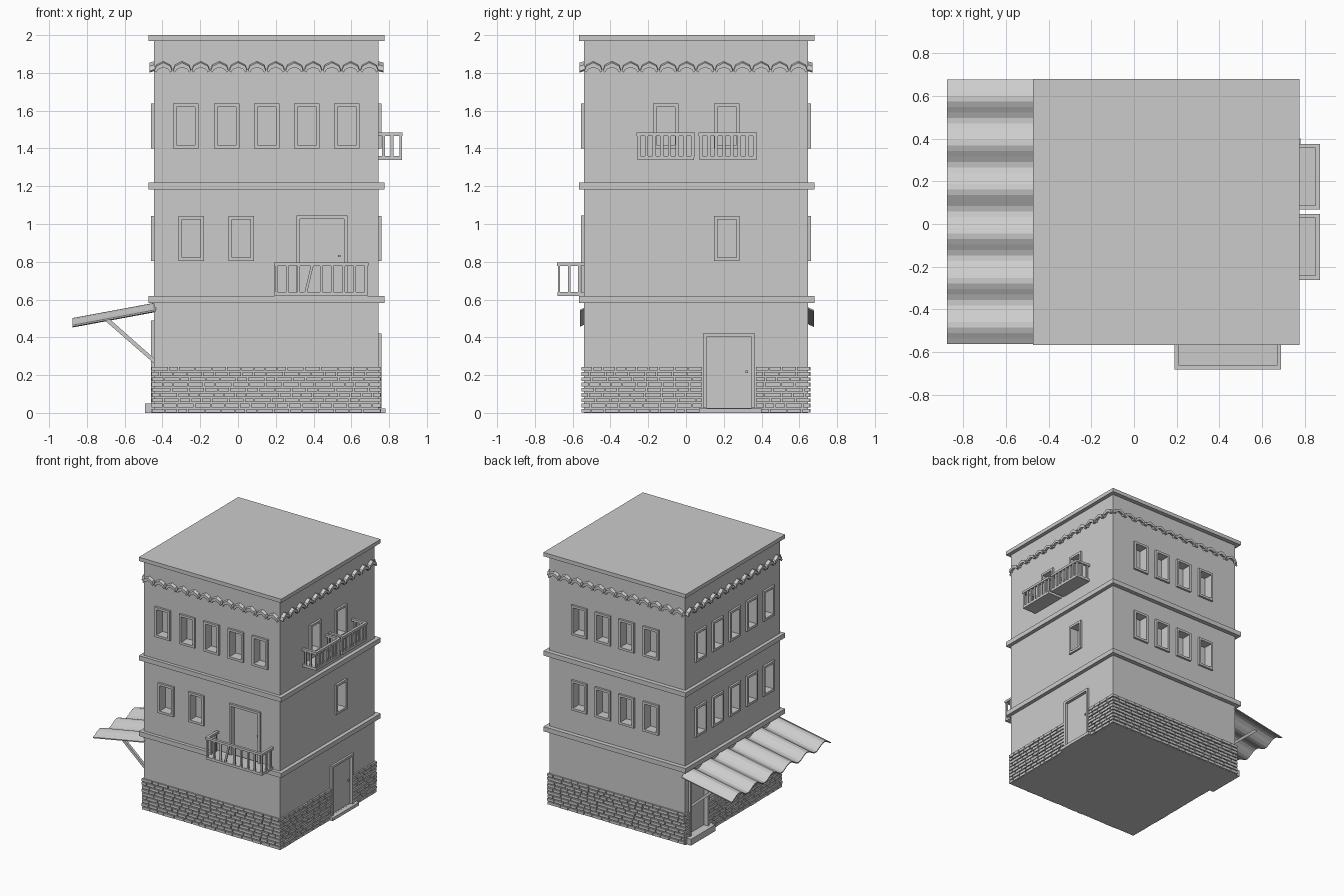
import bpy, bmesh, math, random
from mathutils import Vector

if "Cube" in bpy.data.objects:
    bpy.data.objects.remove(bpy.data.objects["Cube"])

random.seed(4)
X0, X1, Y0, Y1 = -0.445, 0.745, -0.54, 0.645   # wall planes

stone = bpy.data.materials.new("plain_grey")
stone.diffuse_color = (0.6, 0.6, 0.6, 1)
stone.use_nodes = True
stone.node_tree.nodes["Principled BSDF"].inputs["Base Color"].default_value = stone.diffuse_color


def place(wall, u, d, z):
    """Wall coordinates (along, outward, up) to world."""
    return Vector({"front": (u, Y0 - d, z), "back": (u, Y1 + d, z),
                   "left": (X0 - d, u, z), "right": (X1 + d, u, z)}[wall])


def add_hull(bm, ring_a, ring_b):
    """Closed prism between two matching rings."""
    a = [bm.verts.new(p) for p in ring_a]
    b = [bm.verts.new(p) for p in ring_b]
    n = len(a)
    bm.faces.new(a)
    bm.faces.new(b[::-1])
    for i in range(n):
        j = (i + 1) % n
        bm.faces.new((a[i], b[i], b[j], a[j]))


def add_box(bm, x0, x1, y0, y1, z0, z1):
    ring = [(x0, y0), (x1, y0), (x1, y1), (x0, y1)]
    add_hull(bm, [(x, y, z0) for x, y in ring], [(x, y, z1) for x, y in ring])


def wall_box(bm, wall, u0, u1, d0, d1, z0, z1):
    a, b = place(wall, u0, d0, z0), place(wall, u1, d1, z1)
    add_box(bm, min(a.x, b.x), max(a.x, b.x), min(a.y, b.y), max(a.y, b.y), z0, z1)


def finish(bm, name):
    bmesh.ops.recalc_face_normals(bm, faces=bm.faces)
    me = bpy.data.meshes.new(name)
    bm.to_mesh(me)
    bm.free()
    me.materials.append(stone)
    ob = bpy.data.objects.new(name, me)
    bpy.context.collection.objects.link(ob)
    return ob


# Openings: wall, centre, width, bottom, top, recess depth
windows = []
for u in (-0.277, -0.06, 0.152, 0.365, 0.577):
    windows.append(("front", u, 1.40, 1.637))
for u in (-0.248, 0.018):
    windows.append(("front", u, 0.805, 1.042))
for z in (1.40, 0.805):
    for u in (0.48, 0.272, 0.064, -0.15):
        windows.append(("back", u, z, z + 0.237))
    for u in (0.46, 0.247, 0.035, -0.178, -0.388):
        windows.append(("left", u, z, z + 0.237))
for u, z in ((-0.107, 1.40), (0.217, 1.40), (0.217, 0.805)):
    windows.append(("right", u, z, z + 0.237))
openings = [(w, u, 0.135, a, b, 0.06) for w, u, a, b in windows]
doors = [("front", 0.445, 0.27, 0.625, 1.045, 0.03),
         ("right", 0.228, 0.275, 0.025, 0.42, 0.008),
         ("left", 0.485, 0.24, 0.05, 0.49, 0.02)]

# Frames and the cutter that recesses every opening
cut, frames, knobs = bmesh.new(), bmesh.new(), bmesh.new()
T = 0.018
for wall, u, w, a, b, deep in openings + doors:
    l, r = u - w / 2, u + w / 2
    is_door = (wall, u, w, a, b, deep) in doors
    lo = a if is_door else a + T
    wall_box(cut, wall, l + T, r - T, -deep, 0.05, lo, b - T)
    wall_box(frames, wall, l, l + T, -0.005, 0.016, a, b)
    wall_box(frames, wall, r - T, r, -0.005, 0.016, a, b)
    wall_box(frames, wall, l + T, r - T, -0.005, 0.016, b - T, b)
    if is_door:
        wall_box(knobs, wall, r - 0.05, r - 0.038, -deep - 0.003, -deep + 0.012,
                 (a + b) / 2 - 0.01, (a + b) / 2 + 0.002)
    else:
        wall_box(frames, wall, l + T, r - T, -0.005, 0.016, a, a + T)
finish(frames, "opening_frames")
finish(knobs, "door_knobs")

# Main walls with recessed openings
bm = bmesh.new()
add_box(bm, X0, X1, Y0, Y1, 0, 1.98)
body = finish(bm, "walls")
cutter = finish(cut, "opening_cutter")
cutter.hide_render = True
mod = body.modifiers.new("openings", "BOOLEAN")
mod.operation, mod.solver, mod.object = "DIFFERENCE", "EXACT", cutter
baked = bpy.data.meshes.new_from_object(body.evaluated_get(bpy.context.evaluated_depsgraph_get()))
body.modifiers.clear()
body.data = baked
bpy.data.objects.remove(cutter)

# Roof slab and floor bands
for name, z0, z1 in (("roof_slab", 1.97, 2.0), ("upper_band", 1.183, 1.22), ("lower_band", 0.583, 0.62)):
    bm = bmesh.new()
    add_box(bm, X0 - 0.028, X1 + 0.03, Y0 - 0.026, Y1 + 0.034, z0, z1)
    finish(bm, name)

# Brick plinth in staggered courses, skipping the ground doors
bm = bmesh.new()
rows, top = 9, 0.25
pitch = top / rows
gaps = {"right": (0.085, 0.37), "left": (0.36, 0.61)}
for wall in ("front", "back", "left", "right"):
    lo, hi = (X0, X1) if wall in ("front", "back") else (Y0 - 0.012, Y1 + 0.012)
    spans = [(lo, hi)]
    if wall in gaps:
        spans = [(lo, gaps[wall][0]), (gaps[wall][1], hi)]
    for r in range(rows):
        for s, e in spans:
            u = s
            first = True
            while u < e - 0.004:
                length = random.uniform(0.05, 0.095) * (0.55 if first and r % 2 else 1)
                end = min(u + length, e)
                if e - end < 0.025:
                    end = e
                wall_box(bm, wall, u, end - (0.006 if end < e else 0), -0.004,
                         random.uniform(0.010, 0.014), r * pitch + 0.001, (r + 1) * pitch - 0.006)
                u, first = end, False
finish(bm, "brick_plinth")

# Row of small barrel tiles under the roof
bm = bmesh.new()
outer = [(-0.047, -0.022), (-0.038, 0.003), (0, 0.022), (0.038, 0.003), (0.047, -0.022)]
inner = [(0.037, -0.030), (0.028, -0.014), (0, -0.002), (-0.028, -0.014), (-0.037, -0.030)]
for wall in ("front", "back", "left", "right"):
    lo, hi = (X0, X1) if wall in ("front", "back") else (Y0, Y1)
    step = (hi - lo) / 12
    for i in range(12):
        c = lo + (i + 0.5) * step
        add_hull(bm, [place(wall, c + u, -0.003, 1.840 + z) for u, z in outer + inner],
                 [place(wall, c + u, 0.024, 1.832 + z) for u, z in outer + inner])
finish(bm, "eave_tiles")


# Balconies: slab, top rail on three sides, balusters
def balcony(name, wall, u0, u1, depth, z0, z1, count, bar, sides, crooked=None):
    bm = bmesh.new()
    wall_box(bm, wall, u0 + 0.004, u1 - 0.004, -0.003, depth - 0.003, z0, z0 + 0.02)
    t = 0.02
    wall_box(bm, wall, u0, u1, depth - t, depth, z1 - 0.018, z1)
    for u in (u0, u1 - t):
        wall_box(bm, wall, u, u + t, -0.003, depth - t, z1 - 0.018, z1)
    a, b = z0 + 0.015, z1 - 0.012
    mid = depth - t / 2
    for i in range(count):
        c = u0 + 0.012 + (u1 - u0 - 0.024) * i / (count - 1)
        lean = 0.022 if i == crooked else 0
        ring = [(-bar / 2, -0.006), (bar / 2, -0.006), (bar / 2, 0.006), (-bar / 2, 0.006)]
        add_hull(bm, [place(wall, c - lean + p, mid + q, a) for p, q in ring],
                 [place(wall, c + lean * 0.6 + p, mid + q, b) for p, q in ring])
    for i in range(sides):
        d = 0.025 + (mid - 0.025) * i / sides
        for c in (u0 + 0.01, u1 - 0.01):
            wall_box(bm, wall, c - 0.006, c + 0.006, d - 0.007, d + 0.007, a, b)
    finish(bm, name)


balcony("front_balcony", "front", 0.19, 0.69, 0.142, 0.62, 0.795, 9, 0.014, 2, crooked=3)
balcony("side_balcony_a", "right", -0.262, 0.047, 0.126, 1.34, 1.485, 8, 0.018, 2)
balcony("side_balcony_b", "right", 0.067, 0.376, 0.126, 1.34, 1.485, 8, 0.018, 2)

# Doorsteps
bm = bmesh.new()
wall_box(bm, "right", 0.07, 0.40, -0.01, 0.036, 0, 0.024)
wall_box(bm, "left", 0.335, 0.64, -0.01, 0.047, 0, 0.05)
finish(bm, "doorsteps")

# Corrugated awning on the left side
bm = bmesh.new()
n, ya, yb = 48, -0.562, 0.678
wave = [(ya + (yb - ya) * i / n) for i in range(n + 1)]


def ripple(y):
    return 0.021 * math.sin(2 * math.pi * (y - 0.535) / 0.213)


rows_v = [[bm.verts.new((x, y, z + ripple(y) + o)) for y in wave]
          for x, z, o in ((X0 + 0.01, 0.559, 0.004), (-0.877, 0.477, 0.004),
                          (-0.877, 0.477, -0.004), (X0 + 0.01, 0.559, -0.004))]
for k in range(4):
    p, q = rows_v[k], rows_v[(k + 1) % 4]
    for i in range(n):
        bm.faces.new((p[i], p[i + 1], q[i + 1], q[i]))
for i in (0, n):
    bm.faces.new([r[i] for r in rows_v])
finish(bm, "awning_sheet")

# Diagonal struts holding the awning
bm = bmesh.new()
for y in (-0.48, 0.58):
    ring = [(-0.708, 0.492), (-0.680, 0.497), (-0.440, 0.285), (-0.440, 0.258)]
    add_hull(bm, [(x, y - 0.01, z) for x, z in ring], [(x, y + 0.01, z) for x, z in ring])
finish(bm, "awning_struts")
